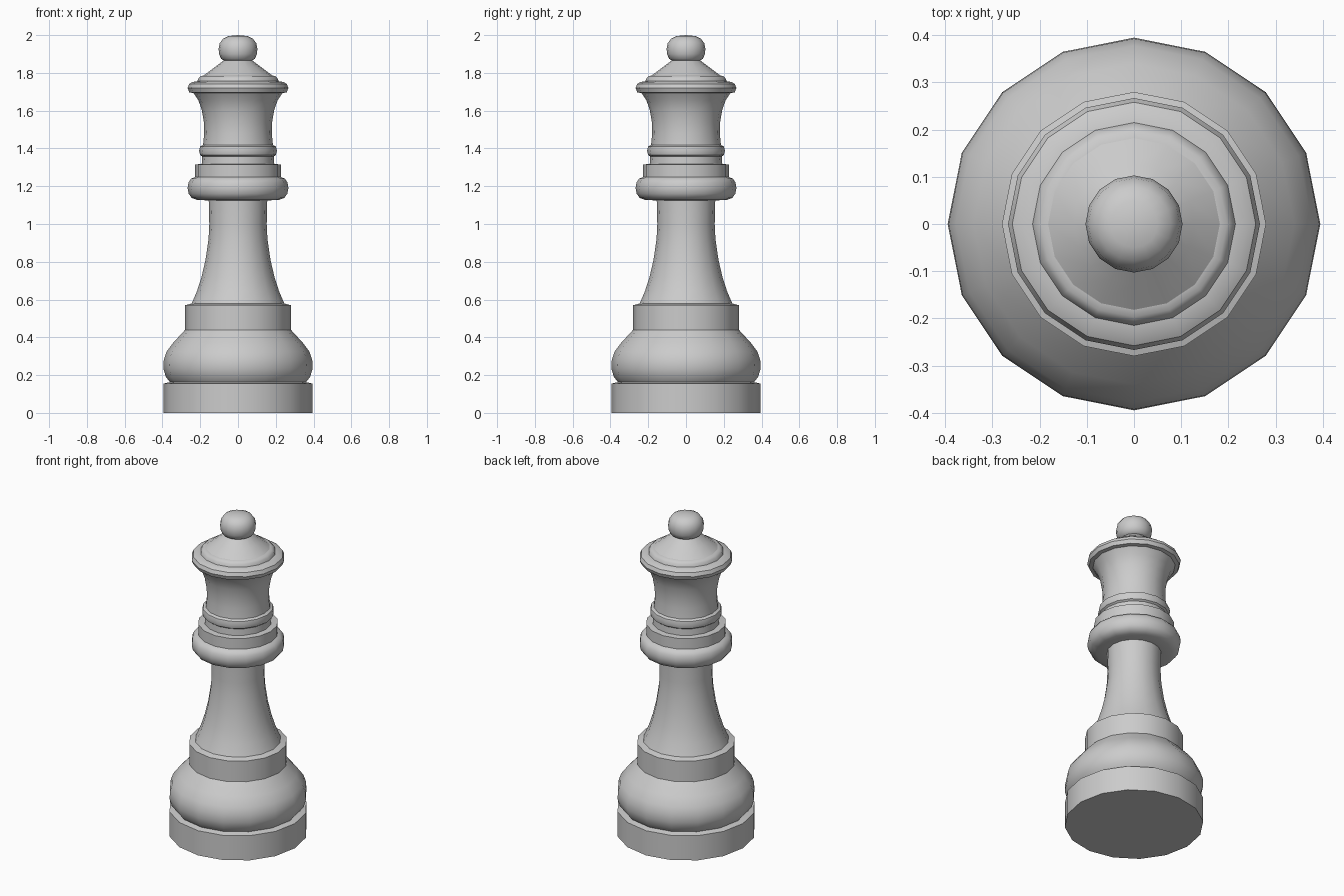
import bpy, bmesh
from math import cos, sin, tau, radians

if "Cube" in bpy.data.objects:
    bpy.data.objects.remove(bpy.data.objects["Cube"])

SIDES = 16


def lathe(name, profile, angle=38):
    """Turn (radius, z) points, listed bottom to top, about the z axis."""
    bm = bmesh.new()
    rings = []
    for r, z in profile:
        n = SIDES if r > 0 else 1
        rings.append([bm.verts.new((r * cos(tau * i / SIDES), r * sin(tau * i / SIDES), z))
                      for i in range(n)])
    for a, b in zip(rings, rings[1:]):
        for i in range(SIDES):
            j = (i + 1) % SIDES
            if len(a) == 1:
                bm.faces.new((a[0], b[j], b[i]))
            elif len(b) == 1:
                bm.faces.new((a[i], a[j], b[0]))
            else:
                bm.faces.new((a[i], a[j], b[j], b[i]))
    mesh = bpy.data.meshes.new(name)
    bm.to_mesh(mesh)
    bm.free()
    obj = bpy.data.objects.new(name, mesh)
    bpy.context.collection.objects.link(obj)
    bpy.ops.object.select_all(action='DESELECT')
    obj.select_set(True)
    bpy.context.view_layer.objects.active = obj
    bpy.ops.object.shade_smooth_by_angle(angle=radians(angle))
    return obj


# Foot: flat disc with a closed underside
lathe("base_disc", [(0, 0), (.395, 0), (.395, .155), (.36, .163)])

# Rounded cushion above the foot
lathe("base_cushion", [(.36, .163), (.382, .19), (.395, .235), (.393, .28),
                       (.378, .325), (.34, .375), (.28, .44)])

# Straight collar under the stem
lathe("base_collar", [(.28, .44), (.28, .57), (.245, .58)])

# Flared stem
lathe("stem", [(.245, .58), (.217, .645), (.193, .72), (.172, .81),
               (.156, .92), (.152, 1.0), (.155, 1.125)])

# Large rounded ring on top of the stem
lathe("lower_ring", [(.155, 1.125), (.215, 1.127), (.245, 1.138), (.261, 1.16), (.267, 1.19),
                     (.262, 1.22), (.248, 1.24), (.228, 1.248)])

# Stepped band and thin bead
lathe("band", [(.228, 1.248), (.228, 1.315), (.192, 1.318), (.19, 1.358)])
lathe("bead", [(.19, 1.358), (.201, 1.366), (.206, 1.387), (.201, 1.41), (.185, 1.418)])

# Waisted upper body
lathe("upper_body", [(.185, 1.418), (.179, 1.48), (.181, 1.54), (.192, 1.605),
                     (.21, 1.655), (.235, 1.693)])

# Brim and stepped rim of the crown
lathe("crown_brim", [(.235, 1.693), (.258, 1.697), (.267, 1.72), (.258, 1.742),
                     (.24, 1.752), (.215, 1.756)])
lathe("crown_step", [(.215, 1.756), (.209, 1.773), (.197, 1.783), (.182, 1.786)])

# Conical cap and ball finial
lathe("crown_cone", [(.182, 1.786), (.127, 1.827), (.075, 1.866)])
lathe("finial", [(.075, 1.866), (.09, 1.875), (.1, 1.9), (.103, 1.927), (.097, 1.957),
                 (.078, 1.982), (.05, 1.995), (0, 2)])
